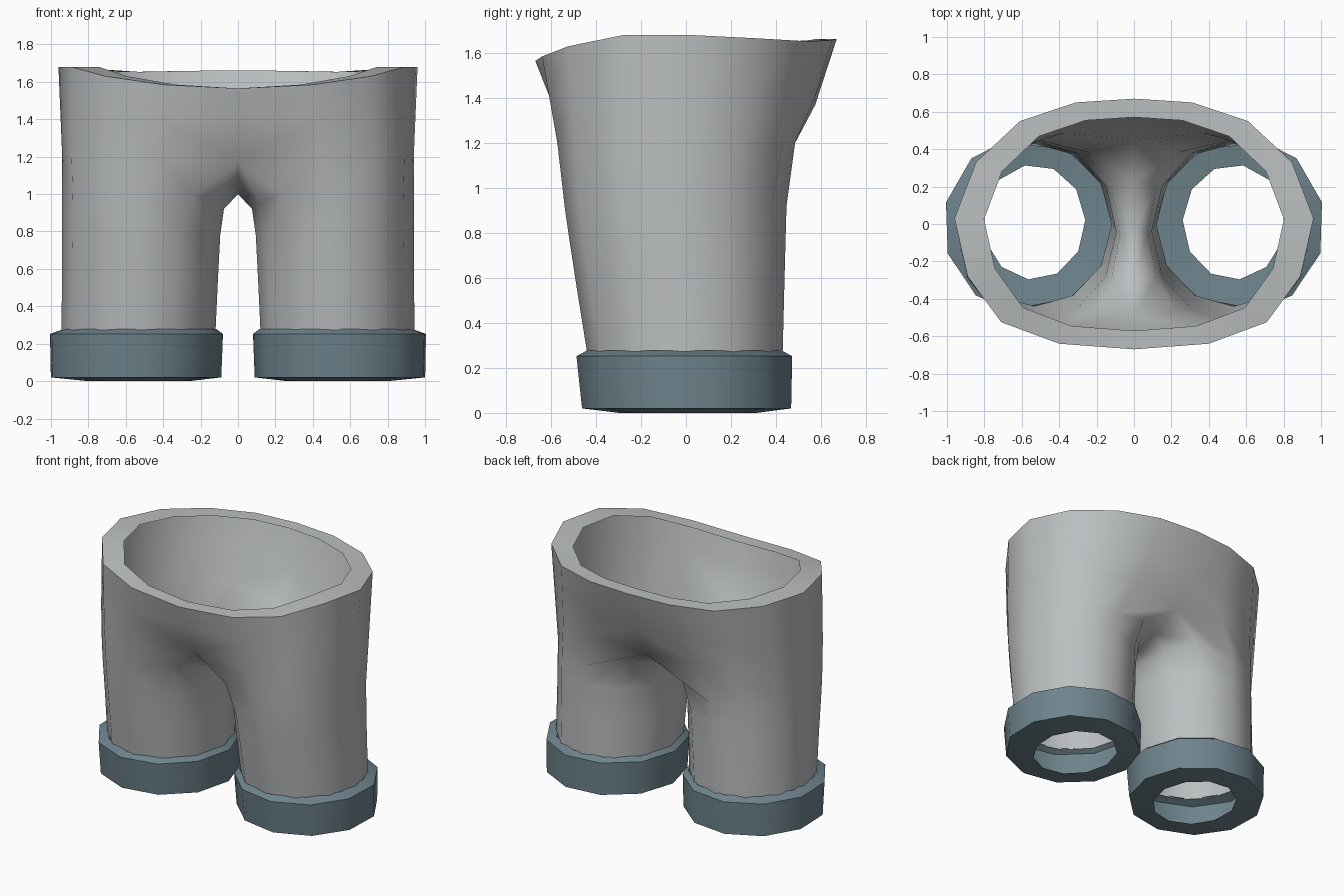
import bpy, bmesh, math

if "Cube" in bpy.data.objects:
    bpy.data.objects.remove(bpy.data.objects["Cube"])


def material(name, rgb):
    m = bpy.data.materials.new(name)
    m.diffuse_color = (*rgb, 1)
    m.use_nodes = True
    m.node_tree.nodes["Principled BSDF"].inputs["Base Color"].default_value = m.diffuse_color
    return m


grey = material("light grey cloth", (0.50, 0.52, 0.53))
blue = material("slate blue cuff", (0.155, 0.23, 0.265))


def ellipse(cx, cy, rx, ry, z, n, start):
    return [(cx + rx * math.cos(math.radians(start + 360 * i / n)),
             cy + ry * math.sin(math.radians(start + 360 * i / n)), z) for i in range(n)]


def finish(bm, name, mat, angle):
    bmesh.ops.recalc_face_normals(bm, faces=bm.faces)
    me = bpy.data.meshes.new(name)
    bm.to_mesh(me)
    bm.free()
    me.materials.append(mat)
    ob = bpy.data.objects.new(name, me)
    bpy.context.collection.objects.link(ob)
    # each part is built on +x and mirrored
    mod = ob.modifiers.new("mirror", 'MIRROR')
    mod.use_clip = True
    mod.merge_threshold = 0.002
    for o in bpy.context.selected_objects:
        o.select_set(False)
    ob.select_set(True)
    bpy.context.view_layer.objects.active = ob
    bpy.ops.object.shade_smooth_by_angle(angle=math.radians(angle))
    return ob


def loft(bm, rings, cols):
    for a, b in zip(rings, rings[1:]):
        for i, j in cols:
            bm.faces.new((a[i], a[j], b[j], b[i]))


# Trousers: 12 columns per leg; 0 = front centre, 8 = back centre, 9-11 = inner thigh
bm = bmesh.new()
legs = []
for z, x0, x1, y0, y1 in ((0.27, 0.12, 0.945, -0.44, 0.43),
                          (0.55, 0.107, 0.94, -0.485, 0.437),
                          (0.78, 0.095, 0.94, -0.52, 0.443),
                          (0.92, 0.075, 0.94, -0.54, 0.447)):
    legs.append(ellipse((x0 + x1) / 2, (y0 + y1) / 2, (x1 - x0) / 2, (y1 - y0) / 2, z, 12, 240))
for k, dz in ((0, 0.08), (8, 0.08), (9, 0.03), (11, 0.03)):
    x, y, z = legs[3][k]
    legs[3][k] = (x * (0.8 if k in (0, 8) else 0.9), y, z + dz)

# ring where both legs join at the centre line
join = [(0, -0.49, 1.17), (0.44, -0.572, 1.20), (0.72, -0.50, 1.2), (0.89, -0.29, 1.2),
        (0.94, -0.01, 1.2), (0.875, 0.24, 1.2), (0.68, 0.43, 1.2), (0.38, 0.485, 1.2),
        (0, 0.45, 1.14), (0, 0.23, 1.04), (0, -0.03, 1.0), (0, -0.28, 1.05)]
waist = [(0, -0.67, 1.565), (0.40, -0.64, 1.585), (0.71, -0.525, 1.63), (0.89, -0.28, 1.68),
         (0.96, 0.03, 1.68), (0.845, 0.33, 1.665), (0.61, 0.55, 1.652), (0.31, 0.65, 1.658),
         (0, 0.67, 1.662)]
hip = [tuple(a + (b - a) * t for a, b in zip(p, q))
       for p, q, t in zip(join, waist, [0.5] * 9)]
hip[0] = (0, -0.605, 1.40)
hip[8] = (0, 0.575, 1.37)
hip[7] = (0.33, 0.572, 1.40)
# inward waistband flange
flange = [(x * 0.835, y * 0.852, z) for x, y, z in waist]

rings = [[bm.verts.new(p) for p in r] for r in legs + [join]]
loft(bm, rings, [(i, (i + 1) % 12) for i in range(12)])
upper = [rings[-1]] + [[bm.verts.new(p) for p in r] for r in (hip, waist, flange)]
loft(bm, upper, [(i, i + 1) for i in range(8)])
finish(bm, "trousers", grey, 50)

# Cuffs: top ledge, wall and inward bottom lip, open inside
bm = bmesh.new()
profile = (ellipse(0.53, -0.005, 0.415, 0.437, 0.278, 11, 178),
           ellipse(0.55, -0.005, 0.47, 0.485, 0.252, 11, 178),
           ellipse(0.552, 0.005, 0.463, 0.47, 0.02, 11, 178),
           ellipse(0.535, 0.01, 0.275, 0.308, 0.0, 11, 178))
rings = [[bm.verts.new(p) for p in r] for r in profile]
loft(bm, rings, [(i, (i + 1) % 11) for i in range(11)])
finish(bm, "leg_cuffs", blue, 38)
